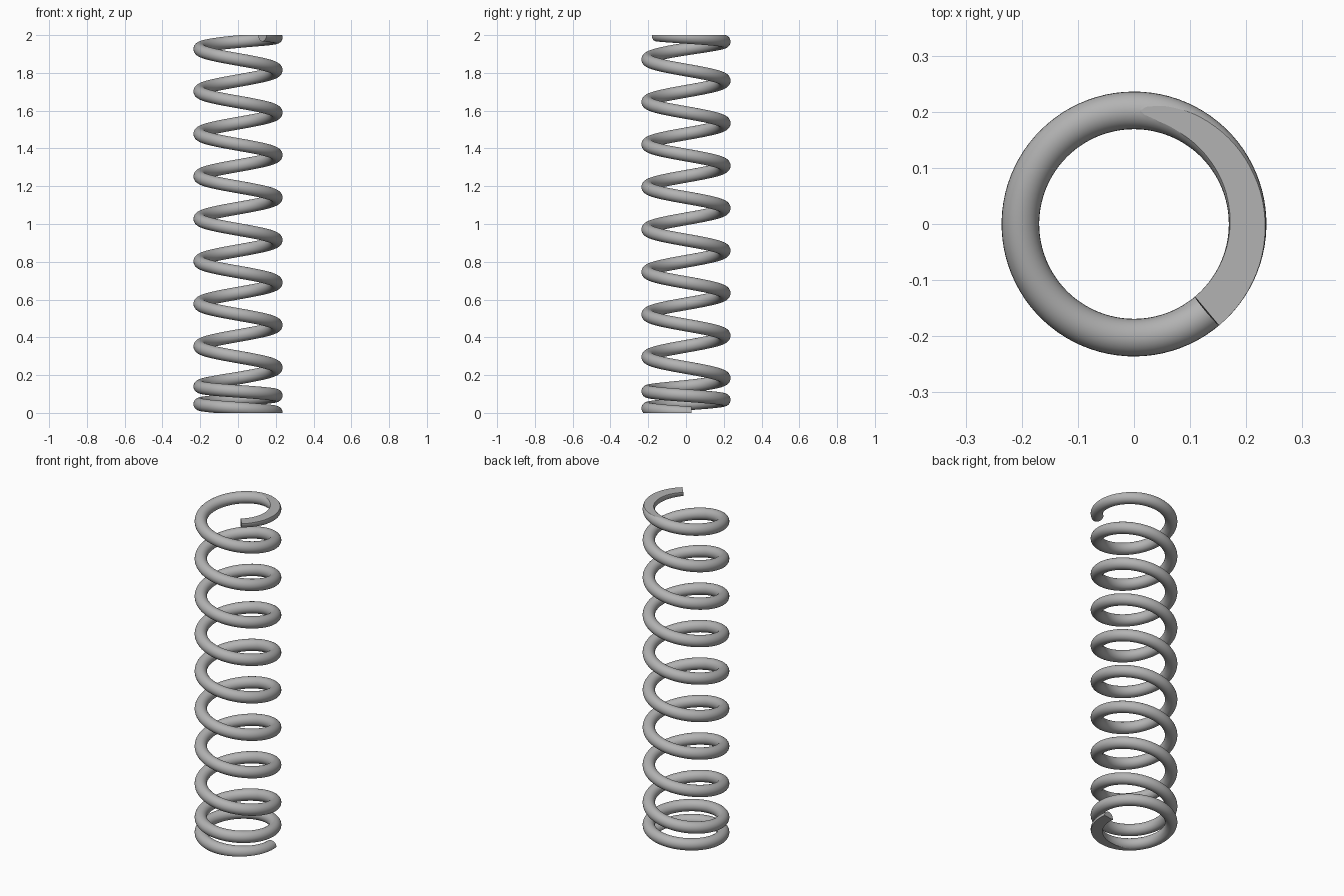
import bpy, bmesh
from math import cos, sin, pi, radians
from mathutils import Vector

cube = bpy.data.objects.get("Cube")
if cube:
    bpy.data.objects.remove(cube, do_unlink=True)

COIL_RADIUS, WIRE_RADIUS, HEIGHT = 0.2025, 0.0335, 2.0
START, END = -0.02, 10.139        # turns, clockwise going up from +x
STEPS_PER_TURN, SIDES = 90, 28


def raw_height(t):
    # Tight end coils joined to evenly pitched working coils
    bottom = 0.09 * (t - START)
    middle = 0.24 + 0.225 * (t - 2)
    top = HEIGHT + 0.085 * (t - END)
    return min(max(bottom, middle), top)


def height(t):
    # Averaging eases each change of pitch
    return sum(raw_height(t + k * 0.04) for k in range(-5, 6)) / 11


def centre(t):
    a = -2 * pi * t
    return Vector((COIL_RADIUS * cos(a), COIL_RADIUS * sin(a), height(t)))


def wire_ring(bm, t):
    a = -2 * pi * t
    outward = Vector((cos(a), sin(a), 0))
    tangent = (centre(t + 0.002) - centre(t - 0.002)).normalized()
    upward = outward.cross(tangent)
    return [bm.verts.new(centre(t) + WIRE_RADIUS * (
        outward * cos(2 * pi * i / SIDES) + upward * sin(2 * pi * i / SIDES)))
        for i in range(SIDES)]


def grind_flat(bm, z, direction):
    # Cut the end coil level and close the cut
    cut = bmesh.ops.bisect_plane(
        bm, geom=bm.verts[:] + bm.edges[:] + bm.faces[:], dist=1e-6,
        plane_co=(0, 0, z), plane_no=(0, 0, direction), clear_outer=True)
    rim = [e for e in cut["geom_cut"] if isinstance(e, bmesh.types.BMEdge)]
    bmesh.ops.triangle_fill(bm, edges=rim, use_beauty=True,
                            normal=(0, 0, direction))


# Sweep the round wire along the helix
bm = bmesh.new()
count = round((END - START) * STEPS_PER_TURN)
rings = [wire_ring(bm, START + (END - START) * i / count)
         for i in range(count + 1)]
for a, b in zip(rings, rings[1:]):
    for i in range(SIDES):
        j = (i + 1) % SIDES
        bm.faces.new((a[i], a[j], b[j], b[i]))
bm.faces.new(rings[0])
bm.faces.new(rings[-1])

grind_flat(bm, 0, -1)
grind_flat(bm, HEIGHT, 1)
bmesh.ops.recalc_face_normals(bm, faces=bm.faces[:])


def is_ground(face):
    return all(min(abs(v.co.z), abs(v.co.z - HEIGHT)) < 1e-4 for v in face.verts)


# Smooth wire with crisp edges around the ground faces and cut ends
for f in bm.faces:
    f.smooth = True
for e in bm.edges:
    if len(e.link_faces) == 2:
        f, g = e.link_faces
        sharp = is_ground(f) != is_ground(g)
        e.smooth = not (sharp or e.calc_face_angle(0) > radians(40))

mesh = bpy.data.meshes.new("coil_spring")
bm.to_mesh(mesh)
bm.free()

steel = bpy.data.materials.new("steel grey")
steel.use_nodes = True
colour = (0.45, 0.45, 0.45, 1)
steel.diffuse_color = colour
steel.node_tree.nodes["Principled BSDF"].inputs["Base Color"].default_value = colour
mesh.materials.append(steel)

spring = bpy.data.objects.new("coil_spring", mesh)
bpy.context.collection.objects.link(spring)
